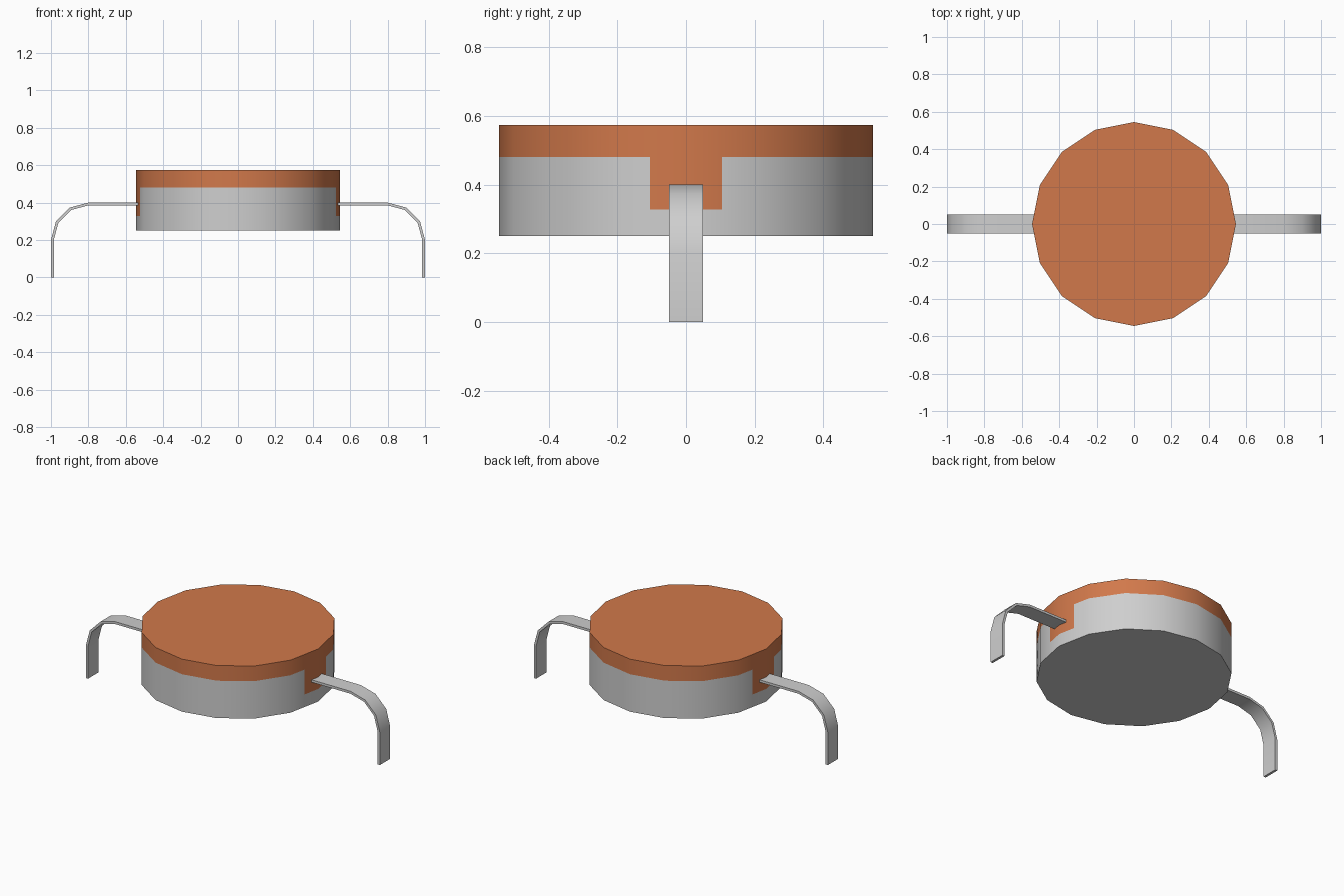
import bpy, bmesh
from math import cos, sin, pi, radians

if "Cube" in bpy.data.objects:
    bpy.data.objects.remove(bpy.data.objects["Cube"], do_unlink=True)


def material(name, rgb):
    mat = bpy.data.materials.new(name)
    mat.use_nodes = True
    mat.diffuse_color = (*rgb, 1)
    mat.node_tree.nodes["Principled BSDF"].inputs["Base Color"].default_value = (*rgb, 1)
    return mat


grey = material("metal grey", (0.62, 0.62, 0.62))
copper = material("copper orange", (0.64, 0.19, 0.07))


def finish(bm, name, mats):
    bmesh.ops.recalc_face_normals(bm, faces=bm.faces[:])
    mesh = bpy.data.meshes.new(name)
    bm.to_mesh(mesh)
    bm.free()
    for m in mats:
        mesh.materials.append(m)
    obj = bpy.data.objects.new(name, mesh)
    bpy.context.collection.objects.link(obj)
    bpy.ops.object.select_all(action="DESELECT")
    obj.select_set(True)
    bpy.context.view_layer.objects.active = obj
    bpy.ops.object.shade_smooth_by_angle(angle=radians(35))
    return obj


# Round body: 16 sides, each split at its middle so the tabs can be coloured
RADIUS, SIDES = 0.545, 16
LEVELS = (0.25, 0.327, 0.48, 0.573)
corners = [(RADIUS * cos(2 * pi * i / SIDES), RADIUS * sin(2 * pi * i / SIDES))
           for i in range(SIDES)]
outline = []
for i, (x, y) in enumerate(corners):
    nx, ny = corners[(i + 1) % SIDES]
    outline += [(x, y), ((x + nx) / 2, (y + ny) / 2)]

bm = bmesh.new()
rings = [[bm.verts.new((x, y, z)) for x, y in outline] for z in LEVELS]
n = len(outline)
for low, high in zip(rings, rings[1:]):
    for i in range(n):
        j = (i + 1) % n
        bm.faces.new((low[i], low[j], high[j], high[i]))
bm.faces.new(rings[0])
bm.faces.new(rings[-1])

# Copper cap, with a tab hanging down behind each leg
for f in bm.faces:
    c = f.calc_center_median()
    tab = c.z > LEVELS[1] and abs(c.y) < 0.1 and abs(c.x) > 0.4
    f.material_index = int(c.z > LEVELS[2] or tab)
finish(bm, "body", [grey, copper])

# Bent strip legs: straight out, quarter arc, straight down
BEND, THICK, HALF_WIDTH = 0.2, 0.015, 0.05


def strip_profile(r):
    arc = [(0.8 + r * cos(radians(a)), 0.2 + r * sin(radians(a)))
           for a in (90, 60, 30, 0)]
    return [(0.535, 0.2 + r)] + arc + [(0.8 + r, 0)]


for side, name in ((1, "left_leg"), (-1, "right_leg")):
    bm = bmesh.new()
    sections = []
    for (ox, oz), (ix, iz) in zip(strip_profile(BEND), strip_profile(BEND - THICK)):
        sections.append([bm.verts.new((side * x, y, z)) for x, y, z in (
            (ox, -HALF_WIDTH, oz), (ox, HALF_WIDTH, oz),
            (ix, HALF_WIDTH, iz), (ix, -HALF_WIDTH, iz))])
    for a, b in zip(sections, sections[1:]):
        for k in range(4):
            m = (k + 1) % 4
            bm.faces.new((a[k], a[m], b[m], b[k]))
    bm.faces.new(sections[0])
    bm.faces.new(sections[-1])
    finish(bm, name, [grey])
